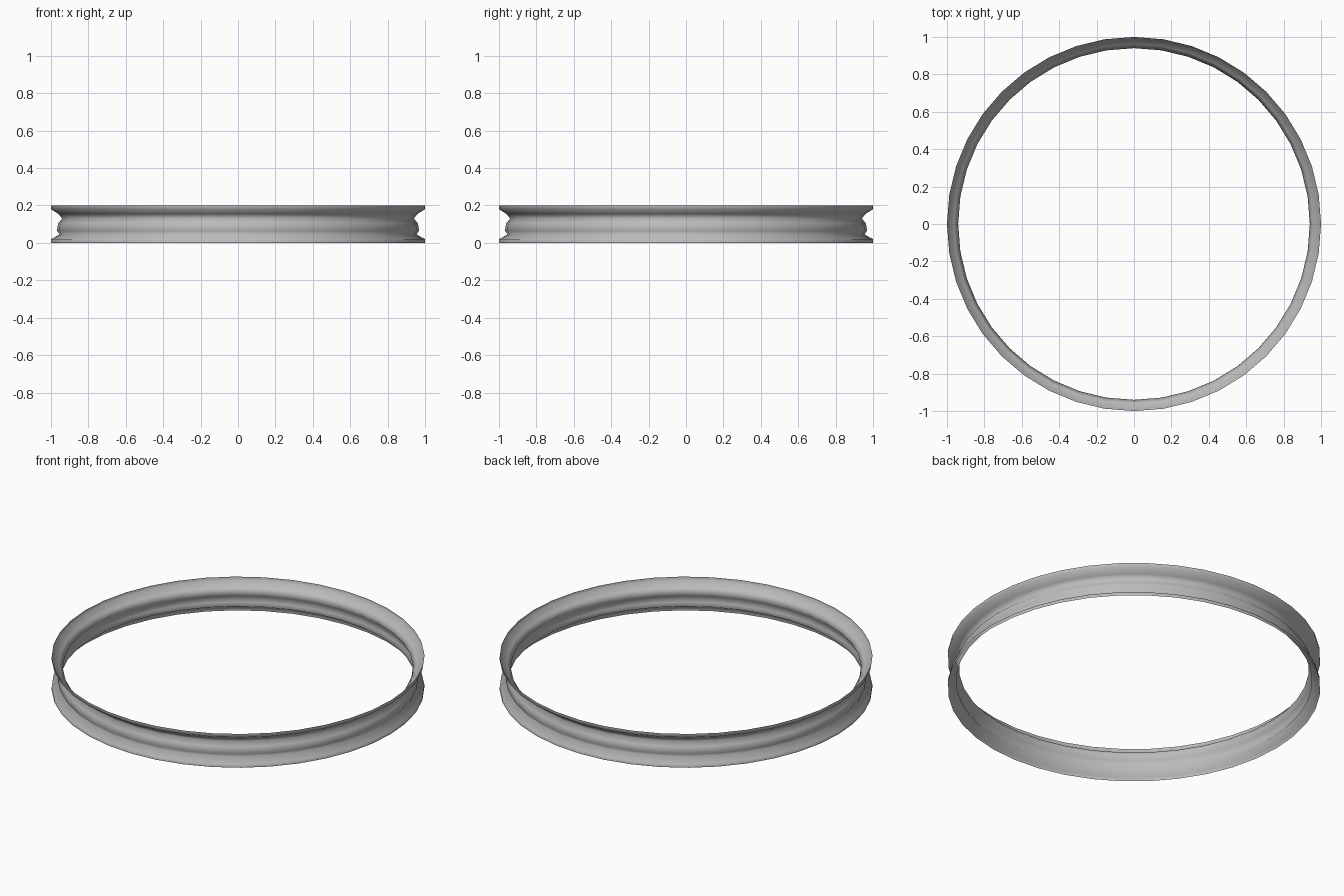
import bpy, bmesh, math

cube = bpy.data.objects.get("Cube")
if cube:
    bpy.data.objects.remove(cube, do_unlink=True)

grey = bpy.data.materials.new("plain grey")
grey.use_nodes = True
colour = (0.5, 0.5, 0.5, 1)
grey.diffuse_color = colour
grey.node_tree.nodes["Principled BSDF"].inputs["Base Color"].default_value = colour

# Cross-section of the thin rim as (radius, height), from the bottom up
PROFILE = [(1, 0), (1, 0.02), (0.955, 0.045), (0.968, 0.065),
           (0.962, 0.105), (0.94, 0.13), (0.96, 0.155), (1, 0.18), (1, 0.2)]
SEGMENTS = 40

# Spin the open profile into a single-walled ring
bm = bmesh.new()
verts = [bm.verts.new((r, 0, z)) for r, z in PROFILE]
edges = [bm.edges.new(pair) for pair in zip(verts, verts[1:])]
bmesh.ops.spin(bm, geom=verts + edges, cent=(0, 0, 0), axis=(0, 0, 1),
               angle=math.tau, steps=SEGMENTS, use_merge=True)
bmesh.ops.remove_doubles(bm, verts=bm.verts, dist=0.0001)

# Turn every face outwards and shade it smooth
bm.normal_update()
for face in bm.faces:
    face.smooth = True
    centre = face.calc_center_median()
    if face.normal.x * centre.x + face.normal.y * centre.y < 0:
        face.normal_flip()

mesh = bpy.data.meshes.new("grooved_ring")
bm.to_mesh(mesh)
bm.free()
mesh.materials.append(grey)
ring = bpy.data.objects.new("grooved_ring", mesh)
bpy.context.collection.objects.link(ring)
